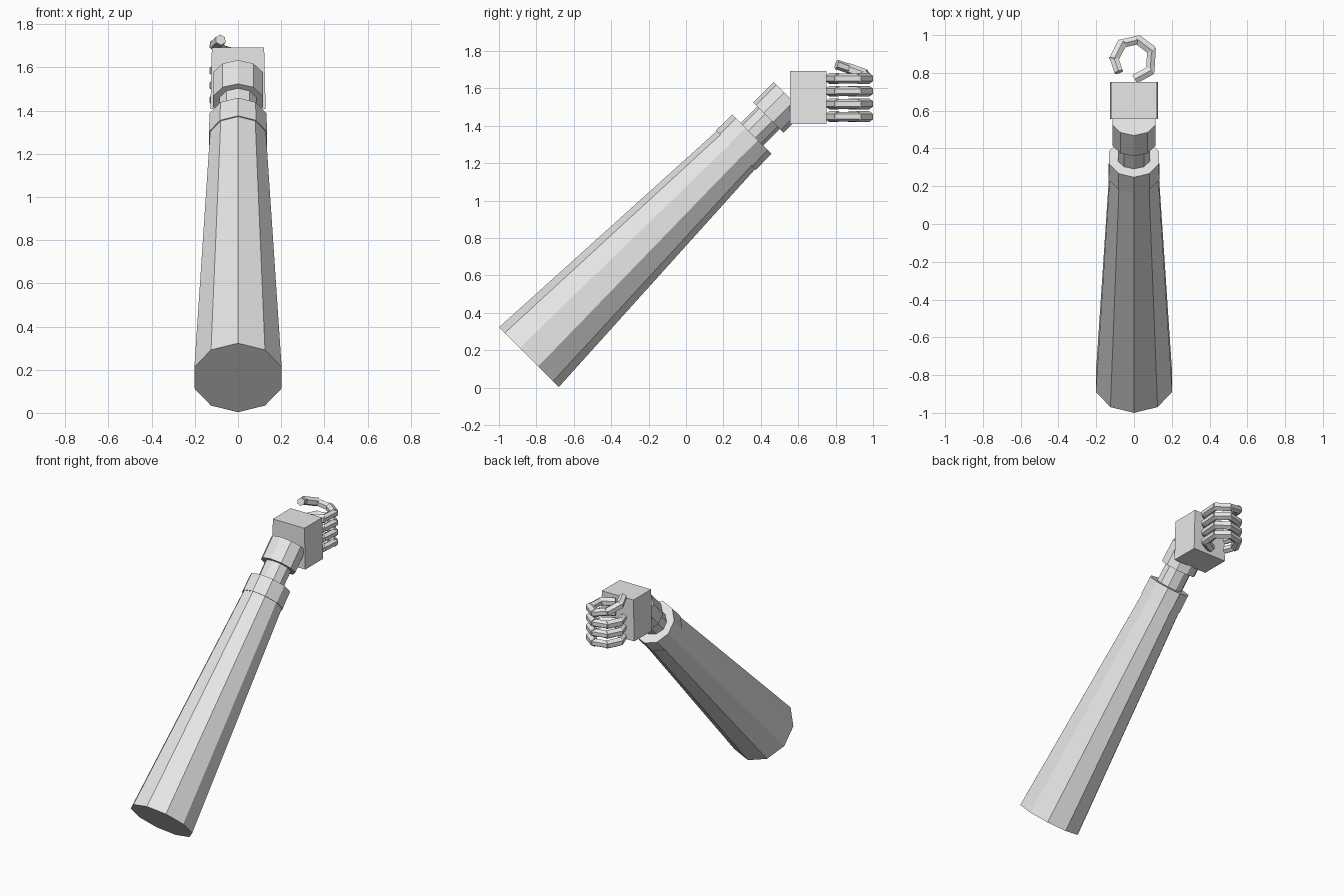
import bpy, bmesh, math
from mathutils import Vector, Matrix

cube = bpy.data.objects.get("Cube")
if cube:
    bpy.data.objects.remove(cube, do_unlink=True)

grey = bpy.data.materials.new("light_grey")
grey.use_nodes = True
GREY = (0.8, 0.8, 0.8, 1)
grey.diffuse_color = GREY
grey.node_tree.nodes["Principled BSDF"].inputs["Base Color"].default_value = GREY


def finish(name, bm):
    bmesh.ops.recalc_face_normals(bm, faces=bm.faces)
    mesh = bpy.data.meshes.new(name)
    bm.to_mesh(mesh)
    bm.free()
    mesh.materials.append(grey)
    obj = bpy.data.objects.new(name, mesh)
    bpy.context.collection.objects.link(obj)


def loft(bm, rings):
    """Skin a list of point rings and cap both ends."""
    loops = [[bm.verts.new(p) for p in ring] for ring in rings]
    n = len(loops[0])
    for a, b in zip(loops, loops[1:]):
        for i in range(n):
            j = (i + 1) % n
            bm.faces.new((a[i], a[j], b[j], b[i]))
    bm.faces.new(loops[0])
    bm.faces.new(loops[-1])


# Ten-sided arm parts along an axis rising at 45 degrees
UP = Vector((0, -1, 1)).normalized()


def arm_ring(y, radius, squash=0.94):
    centre = Vector((0, y, y + 1.003))
    turns = [math.tau * i / 10 for i in range(10)]
    return [centre + UP * radius * math.cos(t)
            + Vector((radius * squash * math.sin(t), 0, 0)) for t in turns]


def arm_part(name, start, end, squash=0.94):
    bm = bmesh.new()
    loft(bm, [arm_ring(*start, squash), arm_ring(*end, squash)])
    finish(name, bm)


arm_part("sleeve", (-0.84, 0.226), (0.30, 0.142))
arm_part("sleeve_cuff", (0.267, 0.15), (0.352, 0.148))
arm_part("forearm", (0.30, 0.085), (0.47, 0.085), 1.06)
arm_part("wrist", (0.44, 0.115), (0.55, 0.115), 1.05)

# Blocky palm, a little wider at the bottom
bm = bmesh.new()
bmesh.ops.create_cube(bm, size=1)
for v in bm.verts:
    half = 0.121 if v.co.z > 0 else 0.128
    v.co = (math.copysign(half, v.co.x), 0.653 + v.co.y * 0.195, 1.551 + v.co.z * 0.285)
finish("palm", bm)


# Curled fingers made of six-sided segments
def finger(name, z, rise=0.0):
    angles = [-88, -35, 28, 78, 128, 178, 220]
    points = []
    for a in angles:
        t = math.radians(a)
        lift = rise * max(0, a - 90) / 130
        points.append(Vector((0.105 * math.cos(t), 0.872 + 0.105 * math.sin(t), z + lift)))
    bm = bmesh.new()
    for k, (a, b) in enumerate(zip(points, points[1:])):
        radius = 0.029 if k % 2 == 0 else 0.026
        d = (b - a).normalized()
        side = d.cross(Vector((0, 0, 1))).normalized()
        top = side.cross(d)
        rings = []
        # Overlap neighbours slightly at the joints
        inner = 0 if k == 0 else 0.008
        outer = 0 if k == len(points) - 2 else 0.008
        for p in (a - d * inner, b + d * outer):
            rings.append([p + radius * (top * math.cos(math.tau * i / 6)
                                        + side * math.sin(math.tau * i / 6))
                          for i in range(6)])
        loft(bm, rings)
    finish(name, bm)


for i, label in enumerate(("index", "middle", "ring", "little")):
    finger(label + "_finger", 1.653 - 0.068 * i, 0.075 if i == 0 else 0)
